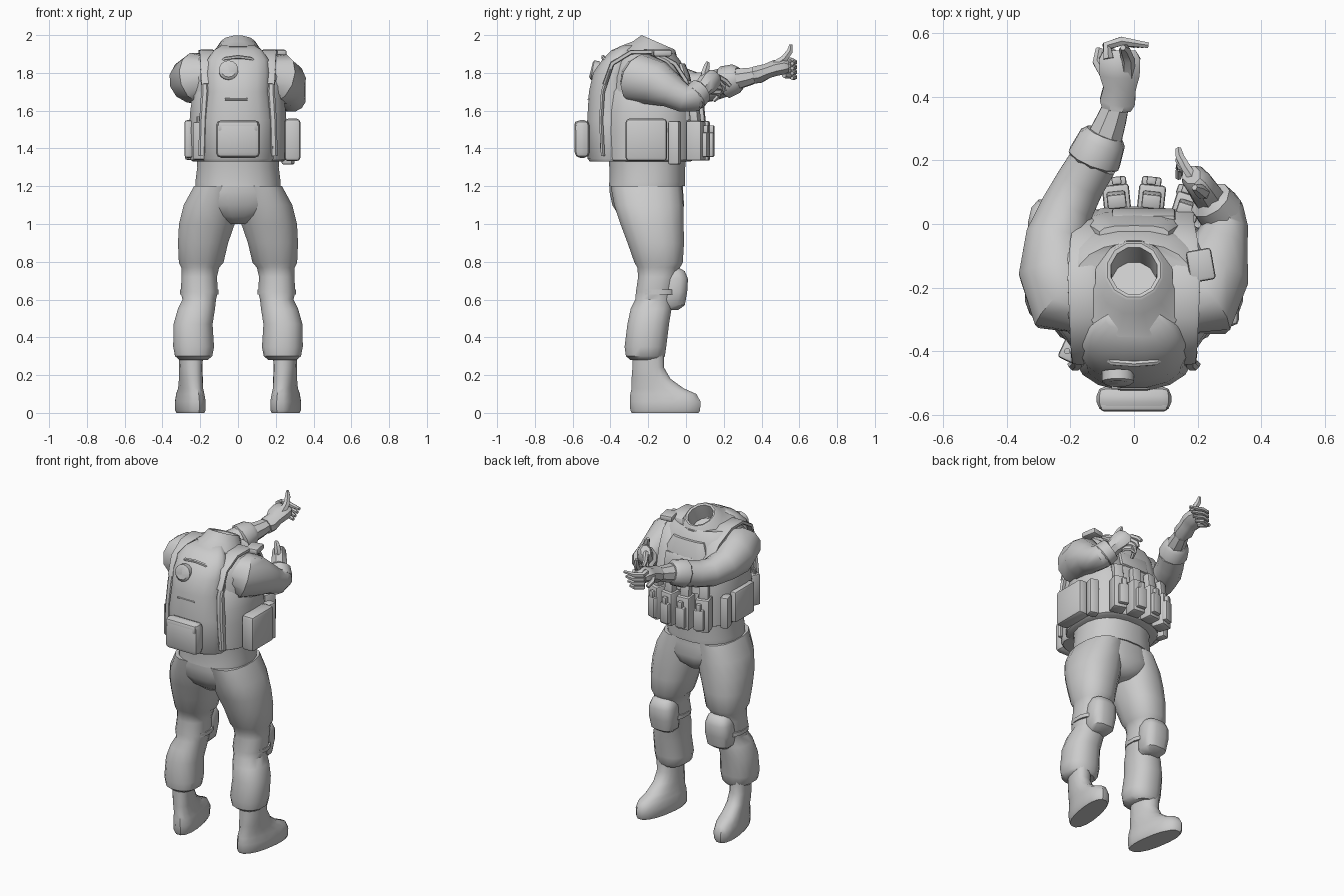
import bpy, bmesh, math
from mathutils import Vector, Matrix

grey = bpy.data.materials.new("light grey")
grey.diffuse_color = (0.6, 0.6, 0.6, 1)


def finish(name, bm, angle=40):
    bmesh.ops.recalc_face_normals(bm, faces=bm.faces)
    me = bpy.data.meshes.new(name)
    bm.to_mesh(me)
    bm.free()
    me.materials.append(grey)
    me.shade_smooth()
    me.set_sharp_from_angle(angle=math.radians(angle))
    ob = bpy.data.objects.new(name, me)
    bpy.context.collection.objects.link(ob)
    return ob


def skin(name, rings, angle=40):
    bm = bmesh.new()
    vs = [[bm.verts.new(p) for p in r] for r in rings]
    n = len(rings[0])
    for a, b in zip(vs, vs[1:]):
        for i in range(n):
            bm.faces.new((a[i], a[(i + 1) % n], b[(i + 1) % n], b[i]))
    bm.faces.new(vs[0])
    bm.faces.new(vs[-1])
    return finish(name, bm, angle)


def oval(n, p):
    pts = []
    for i in range(n):
        t = 2 * math.pi * (i + 0.5) / n
        c, s = math.cos(t), math.sin(t)
        pts.append((math.copysign(abs(c) ** (2 / p), c), math.copysign(abs(s) ** (2 / p), s)))
    return pts


def loft(name, secs, n=16, p=2.3, side=1, shear=0.0, angle=40):
    """Stack of horizontal ovals (cx, cy, z, rx, ry)."""
    rings = [[(side * (cx + rx * a + shear * (cy + ry * b + 0.2)), cy + ry * b, z) for a, b in oval(n, p)]
             for cx, cy, z, rx, ry in secs]
    return skin(name, rings, angle)


def tube(name, path, n=10, p=2.0, ref=(0, 0, 1), angle=40):
    """Sweep of ovals along points (x, y, z, ra, rb)."""
    pts = [Vector(q[:3]) for q in path]
    rings = []
    for i, q in enumerate(path):
        d = (pts[min(i + 1, len(pts) - 1)] - pts[max(i - 1, 0)]).normalized()
        a = d.cross(Vector(ref)).normalized()
        b = a.cross(d)
        rb = q[4] if len(q) > 4 else q[3]
        rings.append([pts[i] + a * (u * q[3]) + b * (v * rb) for u, v in oval(n, p)])
    return skin(name, rings, angle)


def box(name, loc, size, turn=0.0, tilt=0.0, bevel=0.015):
    bm = bmesh.new()
    bmesh.ops.create_cube(bm, size=1)
    bmesh.ops.scale(bm, vec=size, verts=bm.verts)
    bmesh.ops.bevel(bm, geom=bm.edges[:], offset=bevel, segments=2, affect='EDGES', profile=0.5)
    m = Matrix.Translation(loc) @ Matrix.Rotation(math.radians(turn), 4, 'Z') @ Matrix.Rotation(math.radians(tilt), 4, 'X')
    bmesh.ops.transform(bm, matrix=m, verts=bm.verts)
    return finish(name, bm, 35)


# Legs, mirrored
for s, tag in ((-1, "left"), (1, "right")):
    loft(tag + "_boot", [(.238, -.11, 0, .066, .18), (.238, -.11, .015, .074, .188), (.238, -.11, .06, .074, .19),
                         (.24, -.12, .1, .068, .178), (.243, -.15, .13, .062, .14), (.247, -.185, .18, .06, .105),
                         (.25, -.2, .24, .06, .085), (.25, -.2, .33, .063, .085)], side=s, shear=.16)
    loft(tag + "_trouser_leg", [(.235, -.21, .28, .075, .085), (.235, -.215, .3, .1, .105), (.235, -.215, .35, .11, .112),
                                (.238, -.2, .47, .105, .112), (.22, -.185, .55, .1, .11), (.205, -.17, .6, .09, .1),
                                (.205, -.165, .64, .1, .102), (.205, -.15, .72, .095, .105), (.2, -.145, .77, .102, .115),
                                (.195, -.145, .795, .12, .13), (.185, -.16, .9, .135, .152), (.165, -.18, 1, .15, .17),
                                (.145, -.197, 1.1, .145, .186), (.115, -.21, 1.2, .12, .192)], side=s)
    loft(tag + "_knee_pad", [(.2, -.09, .545, .05, .05), (.2, -.075, .57, .075, .07), (.2, -.065, .64, .085, .073),
                             (.2, -.06, .71, .083, .072), (.2, -.07, .75, .07, .065), (.2, -.08, .765, .05, .05)],
         side=s, n=12, p=3)
    loft(tag + "_knee_strap", [(.205, -.15, .628, .104, .108), (.205, -.15, .652, .104, .108)], side=s)

# Seat and waist
loft("trouser_seat", [(0, -.185, 1, .06, .12), (0, -.19, 1.04, .17, .165), (0, -.2, 1.1, .255, .192),
                      (0, -.21, 1.17, .235, .197), (0, -.21, 1.215, .222, .197)], n=20)
loft("shirt_waist", [(0, -.207, 1.2, .228, .203), (0, -.205, 1.225, .228, .203), (0, -.205, 1.3, .218, .203),
                     (0, -.205, 1.37, .222, .21)], n=20)

# Torso with an open neck well, and the vest around it
loft("shirt_torso", [(0, -.2, 1.35, .22, .21), (0, -.2, 1.6, .245, .22), (0, -.2, 1.78, .27, .2), (0, -.2, 1.86, .25, .175),
                     (0, -.2, 1.905, .19, .14), (0, -.15, 1.9, .1, .1), (0, -.15, 1.72, .085, .09)], n=20)
loft("vest_waistband", [(0, -.2, 1.33, .24, .225), (0, -.2, 1.34, .255, .245), (0, -.2, 1.5, .262, .25),
                        (0, -.2, 1.6, .255, .245), (0, -.2, 1.7, .24, .225), (0, -.2, 1.76, .2, .2)], n=20, p=2.5)
loft("vest_back_panel", [(0, -.4, 1.33, .18, .11), (0, -.4, 1.345, .19, .123), (0, -.4, 1.55, .19, .125),
                         (0, -.4, 1.7, .17, .116), (0, -.385, 1.8, .172, .108), (0, -.365, 1.87, .165, .08),
                         (0, -.33, 1.92, .13, .065), (0, -.3, 1.945, .09, .035)], n=16, p=2.25)
loft("vest_chest_panel", [(0, -.03, 1.55, .18, .085), (0, -.03, 1.7, .165, .07), (0, -.02, 1.79, .14, .04),
                          (0, -.035, 1.85, .11, .03)], n=14, p=3)
box("chest_pocket", (.03, .025, 1.71), (.2, .03, .1), tilt=14, bevel=.01)

# Open neck collar, leaning forward
axis = Vector((0, .4, .917))
across = Vector((0, .917, -.4))
mid = Vector((0, -.147, 1.957))
rings = []
for h, r, f in ((-.1, .19, 1.0), (-.045, .125, 1.05), (0, .098, 1.06), (.004, .09, 1.06), (0, .078, 1.06),
                (-.05, .075, 1.03), (-.18, .075, .95)):
    rings.append([mid + axis * h + Vector((1, 0, 0)) * (r * u * .96) + across * (r * f * v) for u, v in oval(12, 2)])
skin("neck_collar", rings, 35)

# Shoulder straps
for s in (-1, 1):
    tube("shoulder_strap", [(s * .15, -.43, 1.74, .012, .045), (s * .155, -.39, 1.85, .012, .045),
                            (s * .16, -.29, 1.91, .012, .045), (s * .165, -.17, 1.912, .012, .045),
                            (s * .16, -.06, 1.85, .012, .042), (s * .15, .0, 1.76, .012, .04),
                            (s * .15, .035, 1.6, .012, .04)], n=8, p=5, ref=(1, 0, 0))
    tube("side_edge_binding", [(s * .19, -.44, 1.36, .012, .02), (s * .185, -.45, 1.55, .012, .02),
                               (s * .175, -.44, 1.7, .012, .02), (s * .18, -.4, 1.82, .012, .02)],
         n=6, ref=(1, 0, 0))
box("strap_pouch", (.21, -.13, 1.905), (.08, .1, .035), turn=10, bevel=.01)

# Back pouch, round plate and carry handle
box("back_pouch", (0, -.55, 1.45), (.235, .08, .2), bevel=.03)
box("back_pouch_flap", (0, -.555, 1.515), (.215, .07, .06), bevel=.015)
tube("round_back_plate", [(-.05, -.465, 1.81, .052), (-.05, -.495, 1.815, .052), (-.05, -.503, 1.817, .04),
                          (-.05, -.499, 1.816, .034)], n=14)
tube("carry_handle", [(-.1, -.41, 1.85, .01), (-.07, -.435, 1.875, .01), (0, -.44, 1.885, .01), (.07, -.435, 1.875, .01),
                      (.1, -.41, 1.85, .01)], n=6)
tube("back_seam", [(-.07, -.515, 1.66, .006), (.05, -.515, 1.66, .006)], n=6)

# Side pouches and radio
box("right_side_pouch", (.288, -.21, 1.445), (.085, .22, .225), bevel=.02)
box("left_side_pouch", (-.262, -.2, 1.45), (.045, .2, .2), bevel=.015)
box("right_hip_pouch", (.265, -.06, 1.43), (.06, .06, .23), turn=-15, bevel=.01)
box("left_hip_pouch", (-.25, -.05, 1.44), (.05, .07, .2), turn=15, bevel=.01)
box("radio", (-.195, -.4, 1.44), (.07, .07, .2), turn=-25, bevel=.01)
for dx in (-.015, .015):
    tube("radio_knob", [(-.195 + dx, -.4, 1.53, .01), (-.195 + dx, -.4, 1.57, .01)], n=8, ref=(1, 0, 0))
tube("cable", [(.17, -.45, 1.62, .006), (.19, -.445, 1.52, .006), (.18, -.45, 1.4, .006)], n=6, ref=(1, 0, 0))

# Magazine pouches across the front
for x in (-.165, -.055, .055, .165):
    y = .09 - 1.2 * x * x
    turn = -x * 110
    box("magazine_pouch", (x, y - .005, 1.44), (.085, .085, .21), turn=turn, bevel=.01)
    box("magazine_pouch_front", (x, y + .045, 1.42), (.062, .035, .13), turn=turn, bevel=.008)
    box("magazine", (x, y - .01, 1.58), (.06, .045, .12), turn=turn, tilt=6, bevel=.008)
    box("pouch_buckle", (x, y + .05, 1.5), (.03, .025, .045), turn=turn, bevel=.005)

# Left arm, reaching forward
tube("left_sleeve", [(-.14, -.25, 1.79, .1), (-.21, -.23, 1.775, .138), (-.245, -.14, 1.76, .122), (-.245, -.04, 1.738, .098),
                     (-.21, .05, 1.718, .086), (-.168, .13, 1.728, .08), (-.125, .2, 1.75, .078)], n=12)
tube("left_cuff", [(-.13, .19, 1.745, .07), (-.125, .205, 1.75, .088), (-.1, .265, 1.77, .078), (-.092, .285, 1.775, .06)], n=10)
tube("left_forearm", [(-.1, .25, 1.765, .062), (-.07, .33, 1.78, .05), (-.05, .39, 1.795, .04)], n=8)
tube("left_glove", [(-.055, .36, 1.788, .048), (-.052, .385, 1.792, .06, .05), (-.045, .43, 1.81, .055, .042),
                    (-.045, .47, 1.825, .068, .046), (-.045, .52, 1.835, .07, .045), (-.045, .545, 1.835, .055, .03)], n=8)
for i in range(4):
    z = 1.868 - i * .026
    tube("left_finger", [(-.08 + i * .01, .52, z, .018), (-.085, .56, z - .005, .017), (-.04, .575, z - .012, .016),
                         (.045 - i * .014, .562, z - .018, .01)], n=6)
tube("left_thumb", [(-.02, .47, 1.84, .025), (-.02, .52, 1.875, .021), (-.03, .55, 1.915, .018), (-.035, .555, 1.95, .009)],
     n=6, ref=(1, 0, 0))
tube("left_outer_finger", [(-.09, .47, 1.82, .02), (-.115, .51, 1.81, .017), (-.11, .55, 1.79, .012)], n=6)

# Right arm, bent at the elbow with the hand raised
tube("right_sleeve", [(.14, -.25, 1.79, .1), (.205, -.24, 1.77, .138), (.245, -.155, 1.745, .122), (.27, -.07, 1.7, .09),
                      (.285, -.01, 1.665, .076), (.275, .035, 1.665, .074), (.255, .06, 1.69, .068)], n=12)
tube("right_cuff", [(.275, .03, 1.66, .06), (.27, .04, 1.67, .076), (.24, .075, 1.705, .07), (.235, .085, 1.71, .05)], n=10)
tube("right_glove", [(.25, .065, 1.69, .05), (.23, .09, 1.72, .05), (.21, .12, 1.75, .047, .06),
                     (.19, .145, 1.775, .042, .057), (.18, .155, 1.79, .03, .04)], n=8)
for i in range(4):
    z = 1.78 - i * .026
    tube("right_finger", [(.195, .13, z, .017), (.165, .175, z - .005, .017), (.145, .21 - i * .012, z - .025, .015),
                          (.14, .235 - i * .03, z - .05, .01)], n=6)
tube("right_thumb", [(.22, .1, 1.76, .024), (.215, .1, 1.8, .022), (.2, .11, 1.835, .018), (.19, .115, 1.855, .01)],
     n=6, ref=(1, 0, 0))
